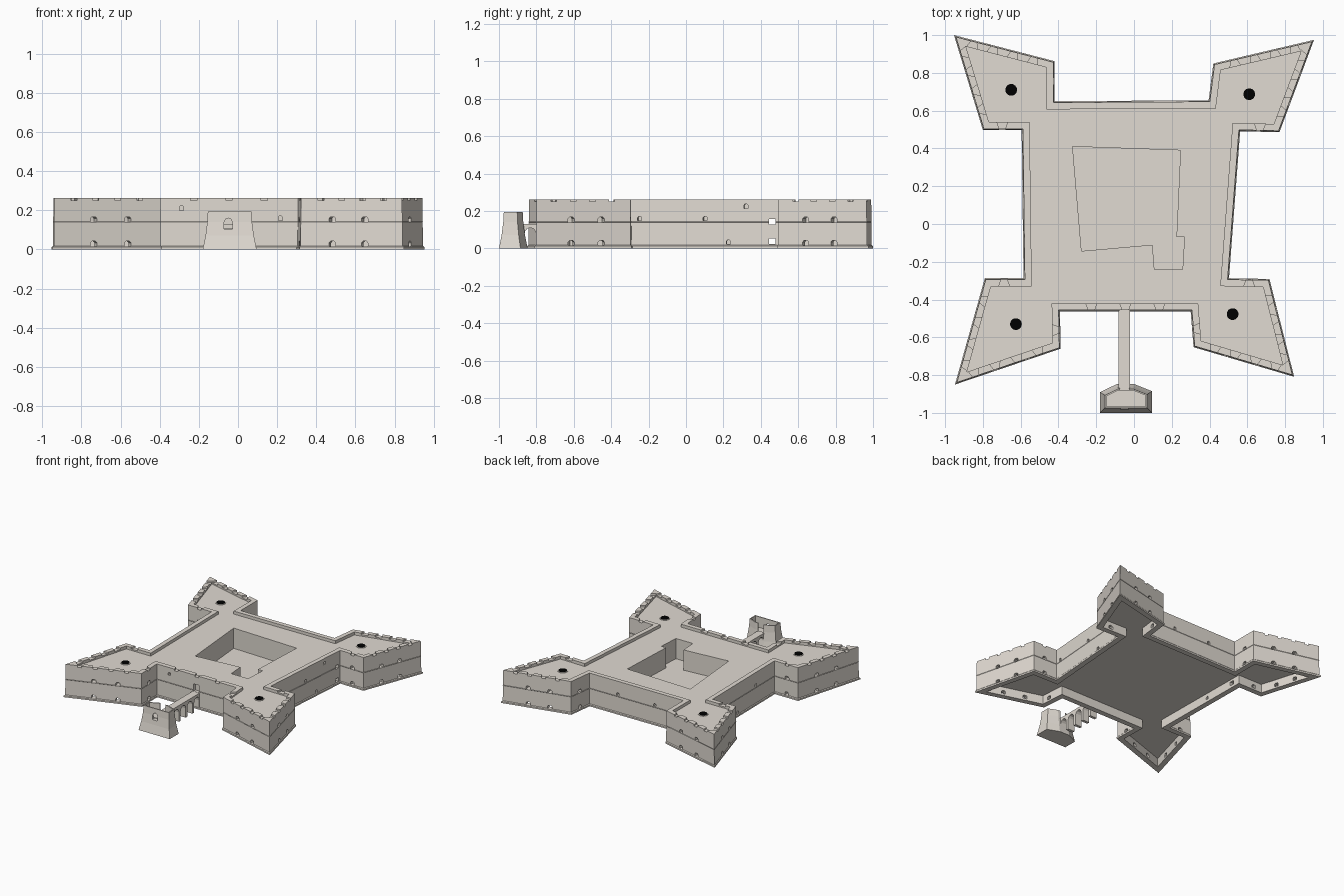
import bpy, bmesh, math
from mathutils import Vector

if "Cube" in bpy.data.objects:
    bpy.data.objects.remove(bpy.data.objects["Cube"])


def material(name, rgb):
    m = bpy.data.materials.new(name)
    m.diffuse_color = (*rgb, 1)
    m.use_nodes = True
    m.node_tree.nodes["Principled BSDF"].inputs["Base Color"].default_value = m.diffuse_color
    return m


STONE = material("pale stone", (0.75, 0.705, 0.645))
BLACK = material("black", (0.0, 0.0, 0.0))


def inset(pts, d):
    """Mitred inward offset of a clockwise outline."""
    out, n = [], len(pts)
    for i in range(n):
        p = Vector(pts[i])
        a = (p - Vector(pts[i - 1])).normalized()
        b = (Vector(pts[(i + 1) % n]) - p).normalized()
        na, nb = Vector((a.y, -a.x)), Vector((b.y, -b.x))
        out.append(p + (na + nb) * d / (1 + na.dot(nb)))
    return out


def loft(bm, rings):
    """Join 3D rings into a closed solid."""
    rows = [[bm.verts.new(p) for p in r] for r in rings]
    n = len(rows[0])
    faces = [bm.faces.new(rows[0]), bm.faces.new(rows[-1])]
    for a, b in zip(rows, rows[1:]):
        for i in range(n):
            j = (i + 1) % n
            faces.append(bm.faces.new((a[i], a[j], b[j], b[i])))
    bmesh.ops.recalc_face_normals(bm, faces=faces)


def levels(pts, profile):
    return [[(p.x, p.y, z) for p in inset(pts, d)] for d, z in profile]


def prism(bm, pts, z0, z1):
    loft(bm, [[(x, y, z) for x, y in pts] for z in (z0, z1)])


def box(bm, x0, x1, y0, y1, z0, z1):
    prism(bm, [(x0, y0), (x0, y1), (x1, y1), (x1, y0)], z0, z1)


def make(name, bm, mat=STONE):
    me = bpy.data.meshes.new(name)
    bm.to_mesh(me)
    bm.free()
    me.materials.append(mat)
    ob = bpy.data.objects.new(name, me)
    bpy.context.collection.objects.link(ob)
    return ob


def cut(ob, bm):
    """Subtract the cutter solids, then remove the cutter."""
    cutter = make("cutter", bm)
    cutter.hide_render = True
    mod = ob.modifiers.new("openings", 'BOOLEAN')
    mod.operation, mod.solver, mod.object = 'DIFFERENCE', 'EXACT', cutter
    mod.use_self = True
    bpy.context.view_layer.objects.active = ob
    bpy.ops.object.modifier_apply(modifier=mod.name)
    bpy.data.objects.remove(cutter)


# Star-shaped fort outline, clockwise from the back-left bastion tip
FORT = [(-.953, 1.0), (-.42, .862), (-.42, .65), (.395, .655), (.42, .85),
        (.953, .975), (.77, .486), (.562, .491), (.503, -.287), (.717, -.291),
        (.848, -.809), (.315, -.652), (.30, -.463), (-.392, -.463), (-.388, -.66),
        (-.948, -.85), (-.79, -.287), (-.585, -.287), (-.595, .497), (-.80, .497)]
# Bastion faces, with whether each one starts at the shoulder
FACES = {0: False, 4: True, 5: False, 9: True, 10: False, 14: True, 15: False, 19: True}
FLANKS = (1, 3, 6, 8, 11, 13, 16, 18)
TOP, FLOOR, VAULT = .262, .238, .07

# Walls with plinth and parapet, hollow on the underside
bm = bmesh.new()
loft(bm, levels(FORT, [(.043, VAULT), (.043, 0), (0, 0), (0, .012), (.005, .018),
                       (.006, .139), (.0045, .141), (.006, .143), (.007, TOP),
                       (.043, TOP), (.043, FLOOR)]))
fort = make("fort_walls", bm)


def frame(i, t):
    a, b = Vector(FORT[i]), Vector(FORT[(i + 1) % len(FORT)])
    u = (b - a).normalized()
    return a.lerp(b, t), u, Vector((u.y, -u.x))


def window(bm, i, t, z, w=.034, h=.028):
    """Arched opening in wall i at fraction t."""
    p, u, n = frame(i, t)
    shape = [(-.5, 0), (-.5, .7), (-.28, 1), (.28, 1), (.5, .7), (.5, 0)]
    rings = []
    for d in (-.02, .055):
        q = p + n * d
        rings.append([(q.x + u.x * s * w, q.y + u.y * s * w, z + k * h) for s, k in shape])
    loft(bm, rings)


def crenel(bm, i, t):
    """Embrasure in the parapet, splayed towards the inside."""
    p, u, n = frame(i, t)
    pts = [p + n * d + u * s for d, s in ((0, -.013), (0, .013), (.046, .03), (.046, -.03))]
    prism(bm, pts, .249, .3)


cutters = bmesh.new()
# Inner courtyard
prism(cutters, [(-.325, .41), (.246, .39), (.225, -.07), (.267, -.07),
                (.257, -.24), (.108, -.24), (.098, -.11), (-.278, -.143)], VAULT + .006, .4)
for i, shoulder_first in FACES.items():
    for t in (.31, .62):
        for z in (.014, .139):
            window(cutters, i, t if shoulder_first else 1 - t, z)
    for t in (.2, .4, .6, .8):
        crenel(cutters, i, t)
for i in FLANKS:
    for z in (.014, .139):
        window(cutters, i, .5, z)
    if i not in (1, 3):
        crenel(cutters, i, .5)
# Curtain wall windows and embrasures
for i, t, z in ((7, .5, .148), (7, .34, .022), (7, .95, .148), (7, .22, .214),
                (17, .3, .148), (17, .6, .022), (2, .3, .148), (2, .7, .148),
                (12, .12, .148), (12, .85, .2)):
    window(cutters, i, t, z, .022, .022)
for t in (.24, .5, .76):
    crenel(cutters, 12, t)
# Openings that line up through both side walls
for z in (.022, .128):
    box(cutters, -.7, .7, .443, .478, z, z + .03)
# Gateway behind the bridge
box(cutters, -.075, -.025, -.48, -.43, .131, .19)
cut(fort, cutters)

# Well shafts on the bastions: raised rim with black opening
for k, (x, y) in enumerate([(-.65, .71), (.61, .687), (.522, -.477), (-.625, -.53)]):
    for name, r, z1, mat in (("well_rim", .037, FLOOR + .004, STONE),
                             ("well_opening", .031, FLOOR + .006, BLACK)):
        bm = bmesh.new()
        ring = [(x + r * math.cos(a * math.tau / 24), y + r * math.sin(a * math.tau / 24))
                for a in range(24)]
        prism(bm, ring, FLOOR - .002, z1)
        make(f"{name}_{k + 1}", bm, mat)

# Detached gatehouse with battered walls
GATE = [(-.18, -1.0), (-.18, -.89), (-.09, -.847), (0, -.847), (.095, -.885), (.095, -1.0)]
bm = bmesh.new()
loft(bm, levels(GATE, [(0, 0), (.014, .07), (.023, .14), (.026, .195),
                       (.034, .195), (.034, .11)]))
gate = make("gatehouse", bm)
cutters = bmesh.new()
box(cutters, -.075, -.027, -.91, -.80, .13, .3)
loft(cutters, [[(-.05 + s * .022, y, .105 + k * .055) for s, k in
                ((-1, 0), (-1, .6), (-.6, .9), (0, 1), (.6, .9), (1, .6), (1, 0))]
               for y in (-1.02, -.95)])
cut(gate, cutters)

# Arched bridge between gatehouse and curtain wall
y0, y1, count, pier = -.875, -.45, 5, .022
span = (y1 - y0) / count
outline = [(y1, .13), (y0, .13), (y0, 0)]
for k in range(count):
    c, r = y0 + span * (k + .5), (span - pier) / 2
    outline.append((c - r, 0))
    for a in range(7):
        ang = math.pi * (1 - a / 6)
        outline.append((c + r * math.cos(ang), .075 + .035 * math.sin(ang)))
    outline.append((c + r, 0))
outline.append((y1, 0))
bm = bmesh.new()
loft(bm, [[(x, y, z) for y, z in outline] for x in (-.081, -.021)])
make("bridge", bm)
